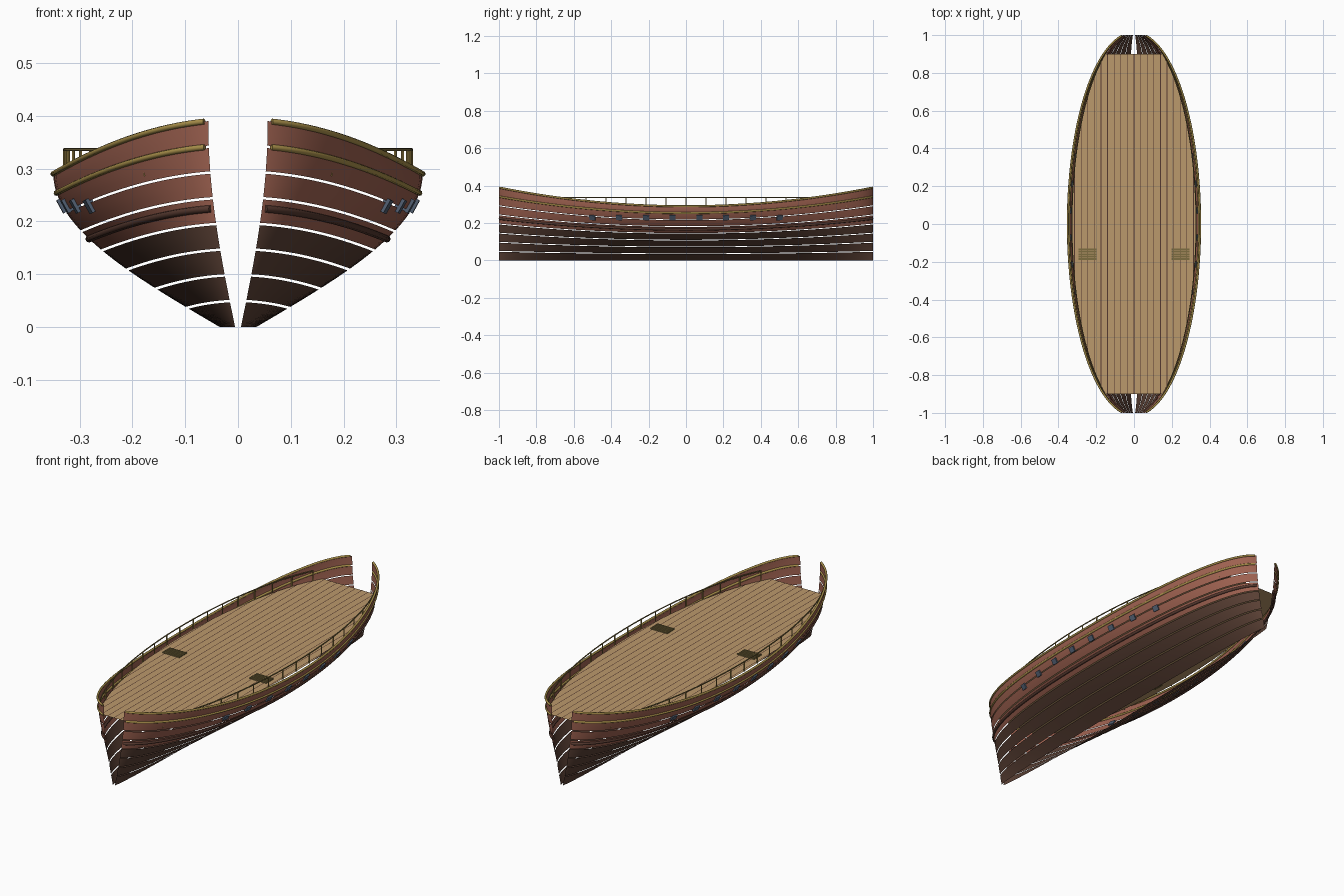
import bpy, bmesh, math
from mathutils import Matrix, Vector

if "Cube" in bpy.data.objects:
    bpy.data.objects.remove(bpy.data.objects["Cube"])

def material(name, rgb):
    m = bpy.data.materials.new(name)
    m.diffuse_color = (*rgb, 1)
    m.use_nodes = True
    m.node_tree.nodes["Principled BSDF"].inputs["Base Color"].default_value = m.diffuse_color
    return m

RED = material("red_wood", (0.34, 0.12, 0.08))
DARK = material("dark_wood", (0.10, 0.05, 0.034))
WALE = material("wale_wood", (0.09, 0.04, 0.028))
TAN = material("deck_wood", (0.50, 0.32, 0.15))
GOLD = material("gold_trim", (0.40, 0.28, 0.07))
OLIVE = material("step_wood", (0.20, 0.15, 0.05))
BLUE = material("port_grey", (0.08, 0.11, 0.16))

def beam(y):
    return 0.35 * math.sqrt(1 - (0.987 * y) ** 2)

def sheer(y):
    return 0.29 + 0.10 * y * y

def hull(y, t):
    """Point on the starboard hull: t = 0 at the bottom, 1 at the sheer."""
    return Vector((beam(y) * (0.1 + 0.9 * math.sin(t * math.pi / 2)), y, sheer(y) * t))

def finish(bm, name, mat, mirror=False, smooth=False):
    bmesh.ops.recalc_face_normals(bm, faces=bm.faces[:])
    me = bpy.data.meshes.new(name)
    bm.to_mesh(me)
    bm.free()
    me.materials.append(mat)
    if smooth:
        me.shade_smooth()
    ob = bpy.data.objects.new(name, me)
    bpy.context.collection.objects.link(ob)
    if mirror:
        ob.modifiers.new("Mirror", 'MIRROR').use_mirror_merge = False
    return ob

def tube(name, path, radius, mat):
    """Round moulding along a path, on both sides."""
    cu = bpy.data.curves.new(name, 'CURVE')
    cu.dimensions = '3D'
    cu.bevel_depth = radius
    cu.bevel_resolution = 2
    cu.use_fill_caps = True
    for side in (1, -1):
        sp = cu.splines.new('POLY')
        sp.points.add(len(path) - 1)
        for p, c in zip(sp.points, path):
            p.co = (c[0] * side, c[1], c[2], 1)
        sp.use_smooth = True
    cu.materials.append(mat)
    bpy.context.collection.objects.link(bpy.data.objects.new(name, cu))

def box(bm, centre, size, rot=Matrix.Identity(4)):
    m = Matrix.Translation(centre) @ rot @ Matrix.Diagonal((*size, 1))
    bmesh.ops.create_cube(bm, size=1, matrix=m)

# Stations along the hull, closer together at the ends
N = 56
stations = [math.sin((i / N - 0.5) * math.pi) for i in range(N + 1)]

# Hull strakes with open gaps between them
for k in range(8):
    t0 = k / 8 + (0.006 if k else 0)
    t1 = (k + 1) / 8 - (0.006 if k < 7 else 0)
    bm = bmesh.new()
    rows = [[bm.verts.new(hull(y, t0 + (t1 - t0) * j / 3)) for j in range(4)] for y in stations]
    for a, b in zip(rows, rows[1:]):
        for j in range(3):
            bm.faces.new((a[j], b[j], b[j + 1], a[j + 1]))
    finish(bm, f"hull_strake_{k + 1}", DARK if k < 4 else RED, True, True)

# Gold mouldings and dark wale
for name, t, r, mat in (("sheer_moulding", 1, 0.0055, GOLD),
                        ("lower_moulding", 0.875, 0.0055, GOLD),
                        ("wale", 0.575, 0.007, WALE)):
    tube(name, [hull(y * 0.996, t) for y in stations], r, mat)

# Flat deck sheet
DZ = 0.286
DW = 0.935
bm = bmesh.new()
ends = [0.9 * math.sin((i / 48 - 0.5) * math.pi) for i in range(49)]
rows = [[bm.verts.new((s * DW * beam(y), y, DZ)) for s in (-1, 1)] for y in ends]
for a, b in zip(rows, rows[1:]):
    bm.faces.new((a[0], a[1], b[1], b[0]))
finish(bm, "deck", TAN)

# Dark seams between deck planks
bm = bmesh.new()
for i in range(-9, 10):
    x = i * 0.035
    y = min(0.9, math.sqrt(1 - (x / (0.35 * DW)) ** 2) / 0.987)
    w = 0.0018
    bm.faces.new([bm.verts.new(c) for c in ((x - w, -y, DZ + 0.001), (x + w, -y, DZ + 0.001),
                                            (x + w, y, DZ + 0.001), (x - w, y, DZ + 0.001))])
finish(bm, "deck_seams", WALE)

# Level handrail and its posts
post_ys = [0.107 * i for i in range(-8, 9)]
rail_x = lambda y: 0.94 * beam(y)
rail_ys = [0.856 * (i / 20 - 1) for i in range(41)]
tube("handrail", [(rail_x(y), y, 0.336) for y in rail_ys], 0.003, OLIVE)
bm = bmesh.new()
for y in post_ys:
    m = Matrix.Translation((rail_x(y), y, 0.311))
    bmesh.ops.create_cone(bm, cap_ends=True, segments=8, radius1=0.003, radius2=0.003,
                          depth=0.05, matrix=m)
finish(bm, "handrail_posts", GOLD, True)

# Slatted steps on the deck
bm = bmesh.new()
for i in range(5):
    box(bm, (0.245, -0.135 - 0.0125 * i, DZ + 0.002), (0.095, 0.009, 0.008))
finish(bm, "deck_steps", OLIVE, True)

# Gun port lids lying on the hull surface
bm = bmesh.new()
for i in range(8):
    y = (i - 3.5) * 0.143
    t = 0.23 / sheer(y)
    p = hull(y, t)
    along = (hull(y + 0.01, t) - hull(y - 0.01, t)).normalized()
    up = hull(y, t + 0.02) - hull(y, t - 0.02)
    out = along.cross(up).normalized()
    up = out.cross(along)
    rot = Matrix((out, along, up)).transposed().to_4x4()
    box(bm, p, (0.012, 0.032, 0.028), rot)
finish(bm, "gun_ports", BLUE, True)
